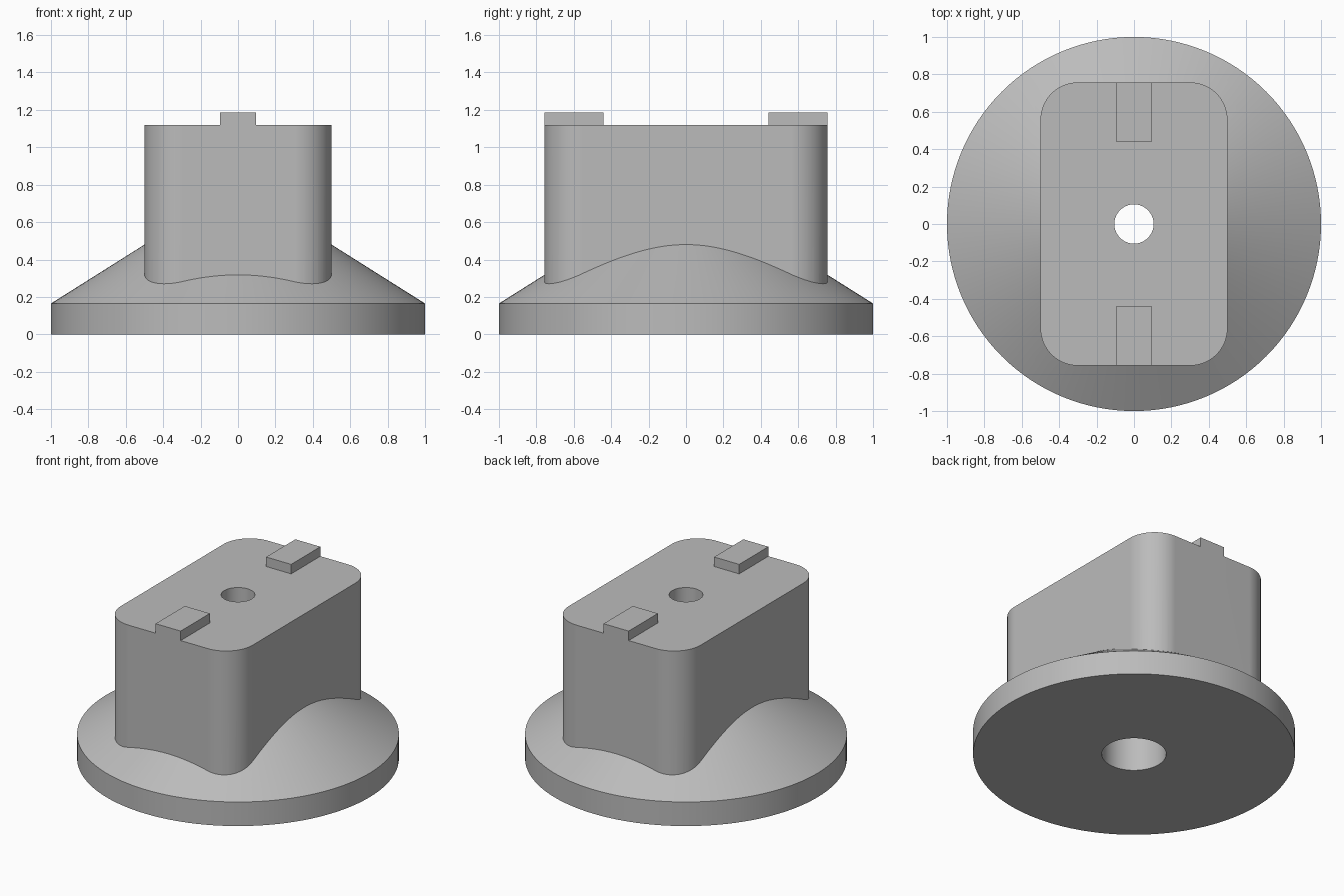
import bpy
import bmesh
import math

old = bpy.data.objects.get("Cube")
if old:
    bpy.data.objects.remove(old, do_unlink=True)

grey = bpy.data.materials.new("plain grey")
grey.use_nodes = True
colour = (0.5, 0.5, 0.5, 1)
grey.diffuse_color = colour
grey.node_tree.nodes["Principled BSDF"].inputs["Base Color"].default_value = colour


def make_object(name, bm):
    bmesh.ops.recalc_face_normals(bm, faces=bm.faces)
    mesh = bpy.data.meshes.new(name)
    bm.to_mesh(mesh)
    bm.free()
    mesh.materials.append(grey)
    obj = bpy.data.objects.new(name, mesh)
    bpy.context.collection.objects.link(obj)
    return obj


def prism(name, outline, z0, z1):
    """Extrude a closed outline straight up."""
    bm = bmesh.new()
    face = bm.faces.new([bm.verts.new((x, y, z0)) for x, y in outline])
    top = bmesh.ops.extrude_face_region(bm, geom=[face])
    verts = [v for v in top["geom"] if isinstance(v, bmesh.types.BMVert)]
    bmesh.ops.translate(bm, verts=verts, vec=(0, 0, z1 - z0))
    return make_object(name, bm)


def lathe(name, profile, steps=128):
    """Stack rings of (radius, height) and cap both ends."""
    bm = bmesh.new()
    rings = []
    for r, z in profile:
        angles = [2 * math.pi * i / steps for i in range(steps)]
        rings.append([bm.verts.new((r * math.cos(a), r * math.sin(a), z)) for a in angles])
    for low, high in zip(rings, rings[1:]):
        for i in range(steps):
            j = (i + 1) % steps
            bm.faces.new((low[i], low[j], high[j], high[i]))
    bm.faces.new(rings[0][::-1])
    bm.faces.new(rings[-1])
    return make_object(name, bm)


def rounded_rectangle(hx, hy, radius, steps=16):
    points = []
    for k, (sx, sy) in enumerate([(1, 1), (-1, 1), (-1, -1), (1, -1)]):
        for i in range(steps + 1):
            a = math.pi / 2 * (k + i / steps)
            points.append((sx * (hx - radius) + radius * math.cos(a),
                           sy * (hy - radius) + radius * math.sin(a)))
    return points


def combine(target, other, operation):
    bpy.context.view_layer.objects.active = target
    mod = target.modifiers.new(operation, 'BOOLEAN')
    mod.operation = operation
    mod.solver = 'EXACT'
    mod.object = other
    bpy.ops.object.modifier_apply(modifier=mod.name)
    bpy.data.objects.remove(other, do_unlink=True)


# Round flange with a conical upper side
pedestal = lathe("pedestal", [(1, 0), (1, 0.165), (0.3, 0.606)])

# Upright block with rounded corners
block = prism("block", rounded_rectangle(0.5, 0.757, 0.2), 0.08, 1.12)
combine(pedestal, block, 'UNION')

# Locating keys at both ends of the top
for side in (-1, 1):
    outline = [(-0.095, side * 0.44), (0.095, side * 0.44),
               (0.095, side * 0.757), (-0.095, side * 0.757)]
    combine(pedestal, prism("key", outline, 1.0, 1.185), 'UNION')

# Through hole, widened from below
bore = lathe("bore", [(0.2, -0.1), (0.2, 0.8), (0.105, 0.8), (0.105, 1.3)], 64)
combine(pedestal, bore, 'DIFFERENCE')

# Smooth curved walls, crisp edges
bpy.ops.object.select_all(action='DESELECT')
pedestal.select_set(True)
bpy.context.view_layer.objects.active = pedestal
bpy.ops.object.shade_smooth_by_angle(angle=math.radians(25))
weighted = pedestal.modifiers.new("even shading", 'WEIGHTED_NORMAL')
weighted.keep_sharp = True
